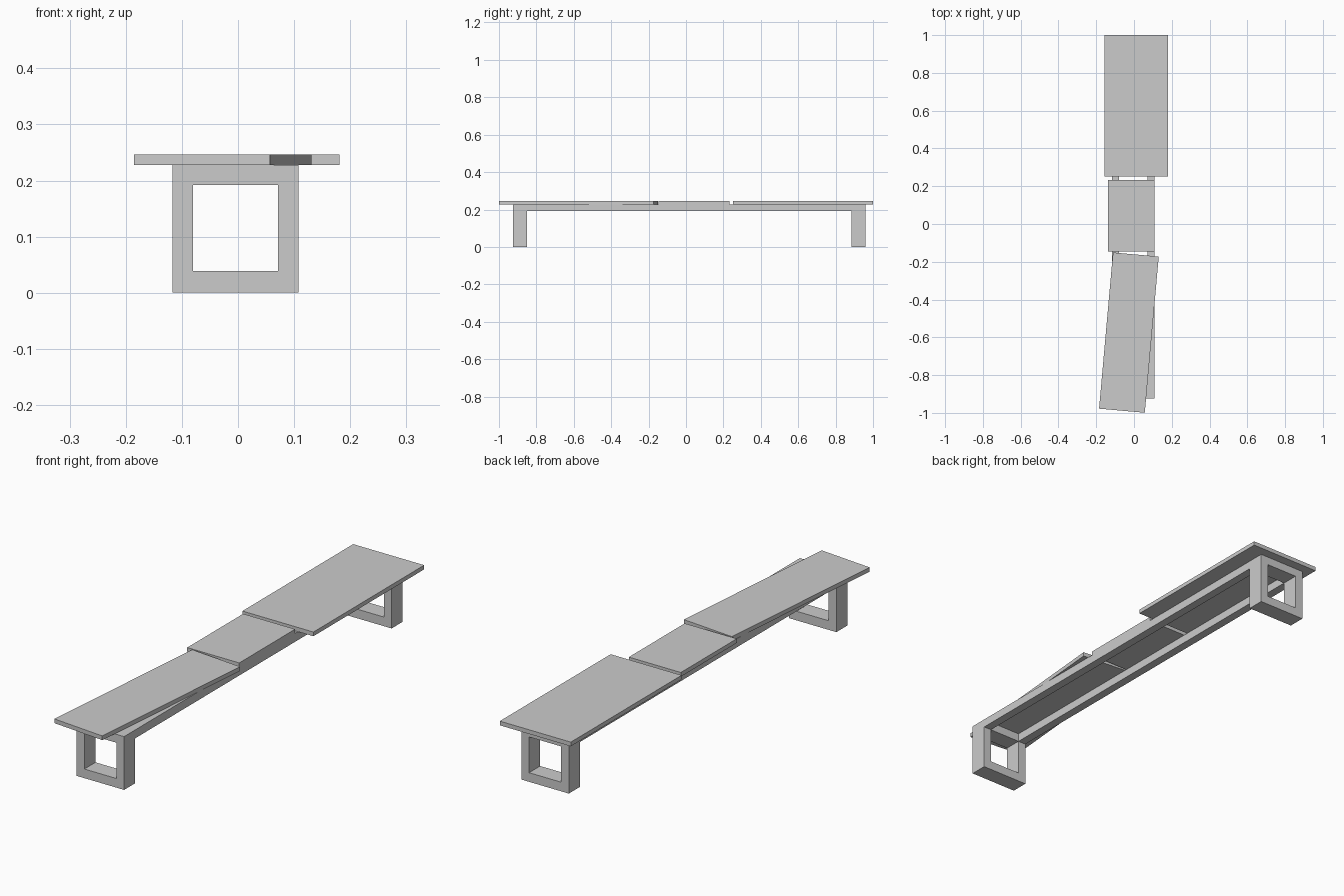
import bpy, bmesh, math
from mathutils import Matrix

if "Cube" in bpy.data.objects:
    bpy.data.objects.remove(bpy.data.objects["Cube"])

# Frame dimensions
X0, X1 = -0.117, 0.108        # outer frame width
IX0, IX1 = -0.080, 0.071      # inner frame width
Z1, IZ0, IZ1 = 0.228, 0.039, 0.192
BOARD_TOP = 0.246


def finish(name, bm):
    bmesh.ops.recalc_face_normals(bm, faces=bm.faces)
    mesh = bpy.data.meshes.new(name)
    bm.to_mesh(mesh)
    bm.free()
    obj = bpy.data.objects.new(name, mesh)
    bpy.context.collection.objects.link(obj)
    return obj


def box(name, center, size, angle=0.0):
    bm = bmesh.new()
    bmesh.ops.create_cube(bm, size=1, matrix=Matrix.Diagonal((*size, 1)))
    obj = finish(name, bm)
    obj.location = center
    obj.rotation_euler.z = angle
    return obj


def loop_leg(name, y0, y1):
    # Square ring profile extruded along y
    bm = bmesh.new()
    outer = [(X0, 0), (X1, 0), (X1, Z1), (X0, Z1)]
    inner = [(IX0, IZ0), (IX1, IZ0), (IX1, IZ1), (IX0, IZ1)]
    o = [[bm.verts.new((x, y, z)) for x, z in outer] for y in (y0, y1)]
    i = [[bm.verts.new((x, y, z)) for x, z in inner] for y in (y0, y1)]
    for a in range(4):
        b = (a + 1) % 4
        for e in range(2):
            bm.faces.new((o[e][a], o[e][b], i[e][b], i[e][a]))
        for r in (o, i):
            bm.faces.new((r[0][a], r[0][b], r[1][b], r[1][a]))
    return finish(name, bm)


# Legs
loop_leg("front_leg", -0.924, -0.849)
loop_leg("back_leg", 0.884, 0.959)

# Side rails between the legs
for side, a, b in (("left", X0, IX0), ("right", IX1, X1)):
    box(side + "_rail", ((a + b) / 2, 0.0175, (IZ1 + Z1) / 2),
        (b - a, 1.733, Z1 - IZ1))

# Top boards, the front one twisted
bz, bt = (Z1 + BOARD_TOP) / 2, BOARD_TOP - Z1
box("back_board", (0.013, 0.6255, bz), (0.336, 0.749, bt))
box("middle_board", (-0.015, 0.043, bz), (0.246, 0.378, bt))
box("front_board", (-0.027, -0.575, bz), (0.243, 0.83, bt), math.radians(-5.1))
